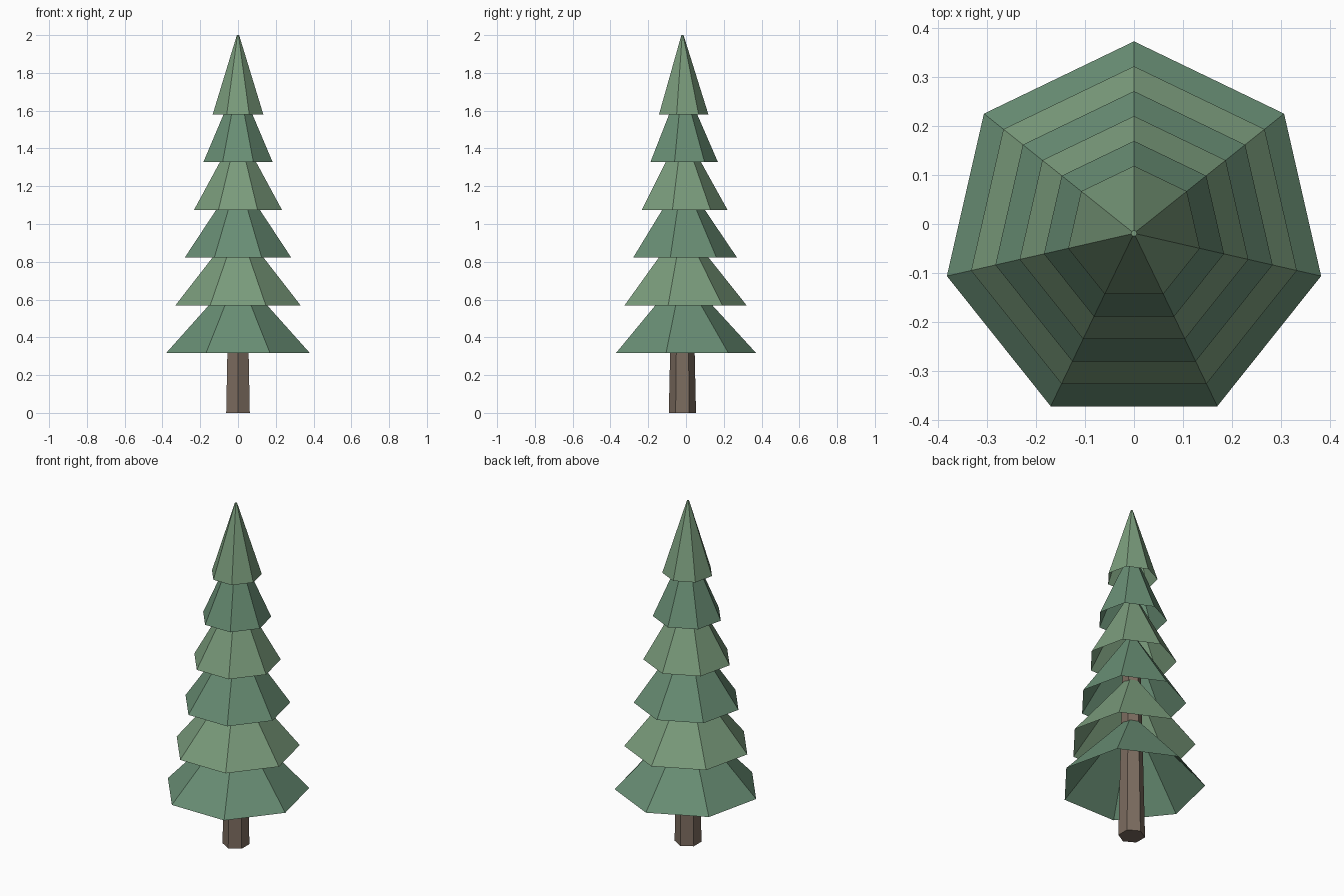
import bpy, bmesh
from math import sin, cos, tau

if "Cube" in bpy.data.objects:
    bpy.data.objects.remove(bpy.data.objects["Cube"])

CENTRE_Y = -0.019


def material(name, rgb):
    m = bpy.data.materials.new(name)
    m.diffuse_color = (*rgb, 1)
    m.use_nodes = True
    m.node_tree.nodes["Principled BSDF"].inputs["Base Color"].default_value = m.diffuse_color
    return m


def frustum(name, sides, r0, z0, r1, z1, mat, bottom):
    """Faceted frustum with a vertex on +y, closed at the top, optionally at the bottom."""
    bm = bmesh.new()

    def ring(r, z):
        return [bm.verts.new((r * sin(-tau * i / sides),
                              CENTRE_Y + r * cos(tau * i / sides), z))
                for i in range(sides)]

    lo, hi = ring(r0, z0), ring(r1, z1)
    for i in range(sides):
        j = (i + 1) % sides
        bm.faces.new((lo[i], lo[j], hi[j], hi[i]))
    bm.faces.new(hi)
    if bottom:
        bm.faces.new(lo[::-1])
    me = bpy.data.meshes.new(name)
    bm.to_mesh(me)
    bm.free()
    me.materials.append(mat)
    ob = bpy.data.objects.new(name, me)
    bpy.context.collection.objects.link(ob)
    return ob


bark = material("bark", (0.20, 0.15, 0.115))
greens = [material("dark_needles", (0.14, 0.27, 0.175)),
          material("light_needles", (0.195, 0.33, 0.20))]

# Tapered six-sided trunk, running up inside the lower tiers
frustum("trunk", 6, 0.072, 0.0, 0.050, 1.0, bark, True)

# Six hollow seven-sided foliage tiers, alternating greens
for k in range(6):
    z = 0.316 + 0.2528 * k
    frustum(f"foliage_tier_{k + 1}", 7, 0.391 - 0.0507 * k, z,
            0.006, z + 0.42, greens[k % 2], False)
